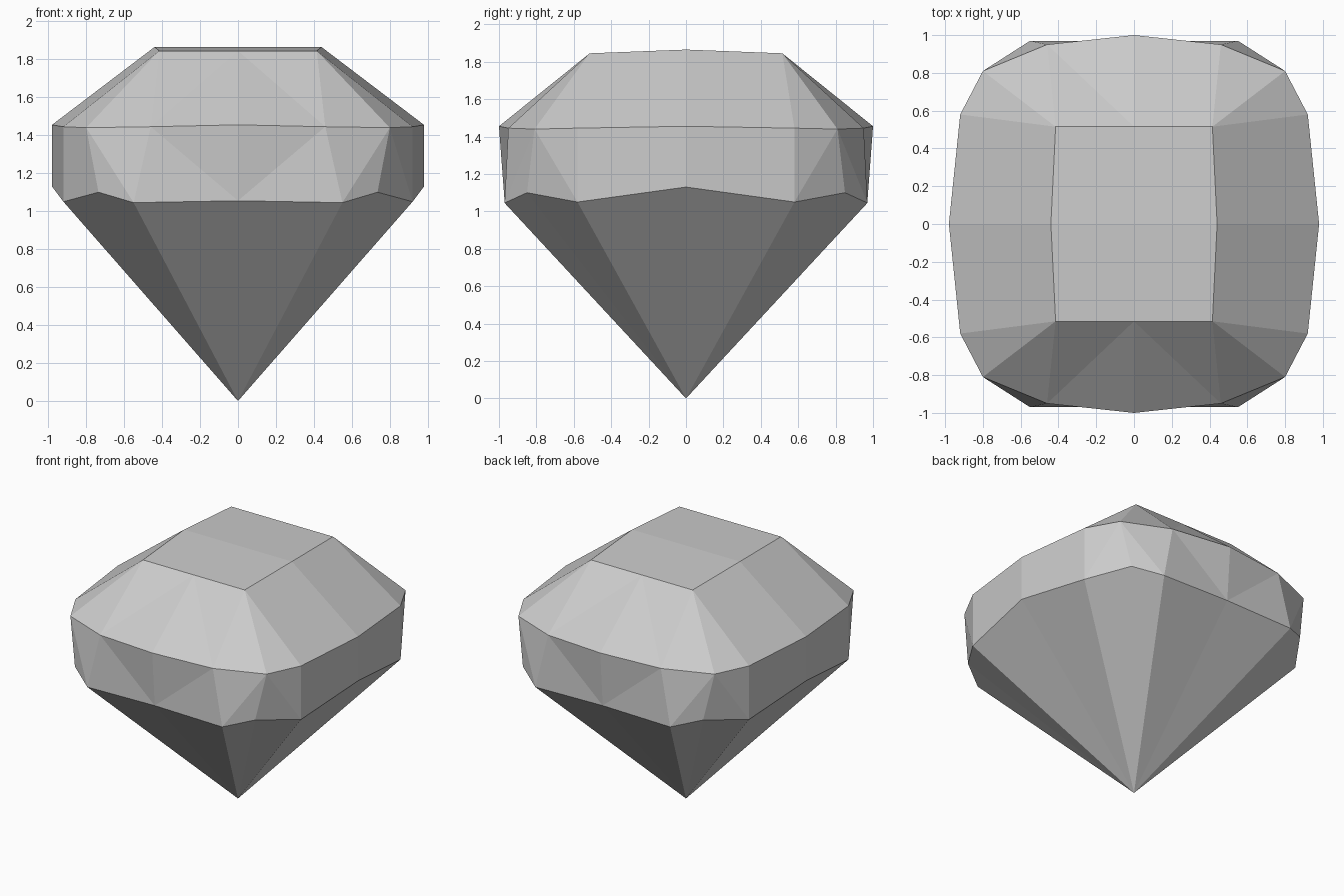
import bpy
import bmesh

cube = bpy.data.objects.get("Cube")
if cube:
    bpy.data.objects.remove(cube, do_unlink=True)

# Single gem colour
stone = bpy.data.materials.new("grey_stone")
stone.use_nodes = True
colour = (0.6, 0.6, 0.6, 1)
stone.diffuse_color = colour
stone.node_tree.nodes["Principled BSDF"].inputs["Base Color"].default_value = colour

# One quarter of each ring, running from the side (+x) to the back (+y)
table = [(0.44, 0, 1.865), (0.415, 0.515, 1.845), (0, 0.515, 1.845)]
upper = [(0.98, 0, 1.455), (0.92, 0.58, 1.445), (0.80, 0.81, 1.44),
         (0.46, 0.95, 1.445), (0, 1, 1.455)]
lower = [(0.98, 0, 1.13), (0.92, 0.58, 1.05), (0.735, 0.85, 1.10),
         (0.55, 0.97, 1.045), (0, 0.97, 1.055)]

bm = bmesh.new()
t, u, l = ([bm.verts.new(p) for p in ring] for ring in (table, upper, lower))
peak = bm.verts.new((0, 0, 1.865))
tip = bm.verts.new((0, 0, 0))

# Flat table on top
facets = [(peak, t[0], t[1], t[2])]
# Crown facets
facets += [(t[0], u[0], u[1], t[1]), (t[1], u[1], u[2]), (t[1], u[2], u[3]),
           (t[1], u[3], t[2]), (t[2], u[3], u[4])]
# Girdle facets
facets += [(u[0], l[0], l[1], u[1]), (u[1], l[1], u[2]), (l[1], l[2], u[2]),
           (u[2], l[2], l[3]), (u[2], l[3], u[3]), (u[3], l[3], l[4]),
           (u[3], l[4], u[4])]
# Pavilion facets meeting at the tip
facets += [(l[i], tip, l[i + 1]) for i in range(len(l) - 1)]
for f in facets:
    bm.faces.new(f)

mesh = bpy.data.meshes.new("gemstone")
bm.to_mesh(mesh)
bm.free()
mesh.materials.append(stone)
gem = bpy.data.objects.new("gemstone", mesh)
bpy.context.collection.objects.link(gem)

# Mirror the quarter to all four corners
mirror = gem.modifiers.new("four_corners", "MIRROR")
mirror.use_axis = (True, True, False)
mirror.use_clip = True
mirror.merge_threshold = 0.001
